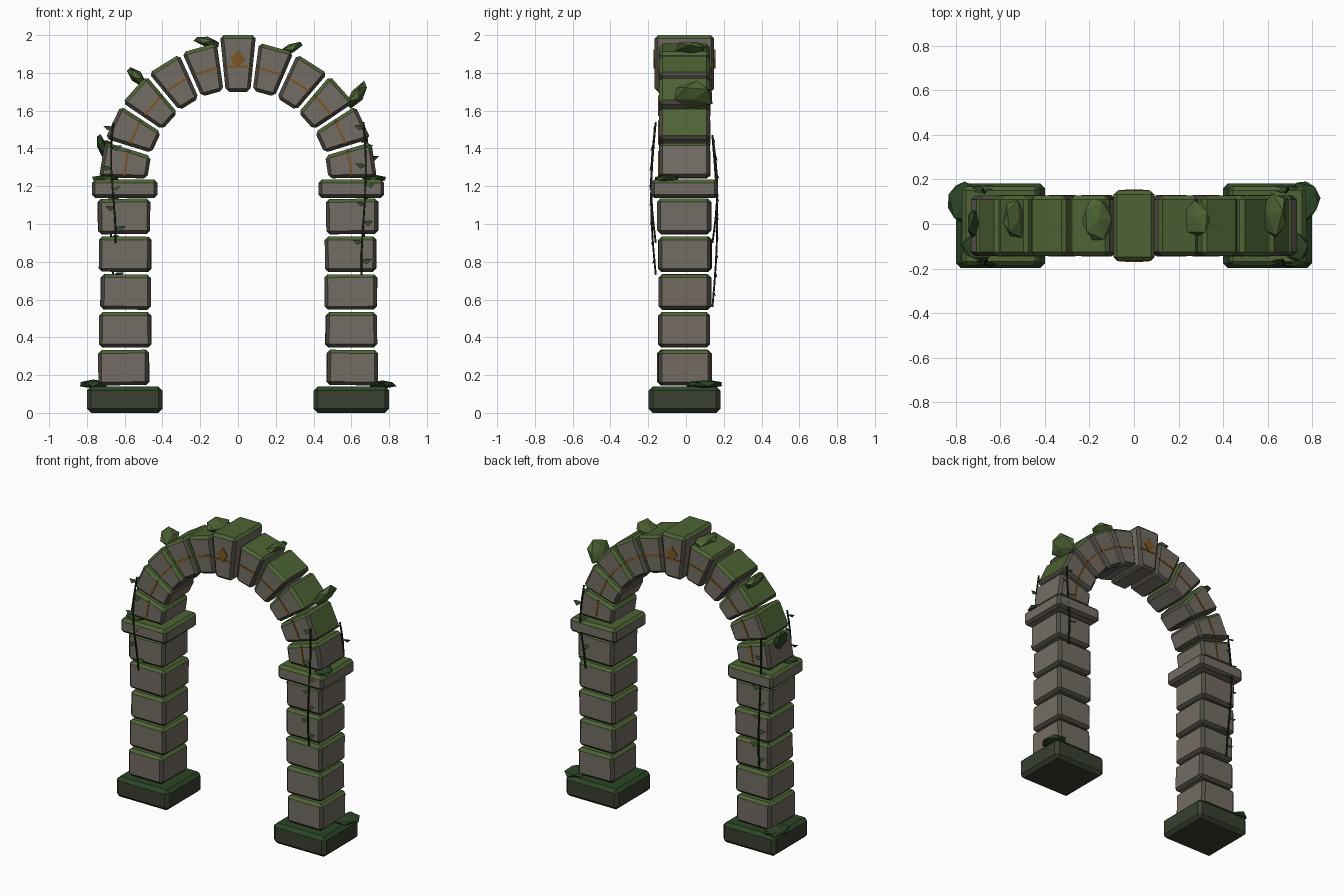
import bpy, bmesh, random
from math import radians, cos, sin, pi
from mathutils import Vector, Matrix

if "Cube" in bpy.data.objects:
    bpy.data.objects.remove(bpy.data.objects["Cube"])

random.seed(4)
YC = -0.008      # depth centre of the masonry
SPRING = 1.235   # height of the arch centre


def mat(name, r, g, b):
    m = bpy.data.materials.new(name)
    m.diffuse_color = (r, g, b, 1)
    m.use_nodes = True
    m.node_tree.nodes["Principled BSDF"].inputs["Base Color"].default_value = m.diffuse_color
    return m


STONE = mat("stone", 0.17, 0.15, 0.125)
EDGE = mat("stone_edge", 0.075, 0.07, 0.055)
MOSS = mat("moss", 0.075, 0.125, 0.035)
DAMP = mat("damp_stone", 0.04, 0.05, 0.03)
DEEP = mat("deep_moss", 0.025, 0.06, 0.02)
GOLD = mat("ochre", 0.20, 0.09, 0.015)
LEAF = mat("leaf", 0.03, 0.06, 0.02)
STEM = mat("stem", 0.012, 0.02, 0.008)


def finish(name, bm, mats, matrix=Matrix()):
    bmesh.ops.recalc_face_normals(bm, faces=bm.faces)
    me = bpy.data.meshes.new(name)
    bm.to_mesh(me)
    bm.free()
    for m in mats:
        me.materials.append(m)
    ob = bpy.data.objects.new(name, me)
    ob.matrix_world = matrix
    bpy.context.collection.objects.link(ob)
    return ob


def place(x, y, z, ry=0, rz=0):
    return Matrix.Translation((x, y, z)) @ Matrix.Rotation(ry, 4, 'Y') @ Matrix.Rotation(rz, 4, 'Z')


def stone(name, matrix, w_bot, w_top, depth, height, bevel=0.018, mats=(STONE, EDGE, MOSS)):
    """Bevelled, optionally tapered block; upward faces get moss."""
    bm = bmesh.new()
    bmesh.ops.create_cube(bm, size=1)
    for v in bm.verts:
        w = w_top if v.co.z > 0 else w_bot
        v.co = Vector((v.co.x * w, v.co.y * depth, v.co.z * height))
    bmesh.ops.bevel(bm, geom=bm.edges[:], offset=bevel, segments=1, affect='EDGES')
    bm.normal_update()
    rot = matrix.to_3x3()
    big = sorted(bm.faces, key=lambda f: -f.calc_area())[:6]
    for f in bm.faces:
        f.material_index = 2 if (rot @ f.normal).z > 0.3 else 0 if f in big else 1
    return finish(name, bm, mats, matrix)


def box(name, matrix, size, m):
    bm = bmesh.new()
    bmesh.ops.create_cube(bm, size=1, matrix=Matrix.Diagonal((*size, 1)))
    return finish(name, bm, [m], matrix)


# Two pillars: plinth, five stones, capital
for side, sx in (("left", -1), ("right", 1)):
    x = 0.6 * sx
    stone(side + "_plinth", place(x, YC, 0.07), 0.4, 0.4, 0.38, 0.14, 0.022, (DAMP, DAMP, DEEP))
    for i in range(5):
        j = lambda a: random.uniform(-a, a)
        w = 0.272 + j(0.01)
        stone(f"{side}_pillar_stone_{i + 1}",
              place(x + j(0.006), YC + j(0.004), 0.24 + i * 0.2, j(0.012), j(0.02)),
              w, w + j(0.006), 0.28 + j(0.008), 0.187)
    stone(side + "_capital", place(x, YC, 1.187), 0.348, 0.348, 0.355, 0.098)

# Arch ring of wedge stones with an ochre band on both faces
N = 11
for i in range(N):
    th = pi * (i + 0.5) / N
    key = i == N // 2
    r0, r1, depth = (0.465, 0.765, 0.315) if key else (0.475, 0.728, 0.27)
    wb, wt = (0.13, 0.19) if key else (0.121, 0.19)
    rm = (r0 + r1) / 2
    tilt = pi / 2 - th + (0 if key else random.uniform(-0.02, 0.02))
    stone("keystone" if key else f"arch_stone_{i + 1}",
          place(rm * cos(th), YC, SPRING + rm * sin(th), tilt), wb, wt, depth, r1 - r0)
    for face, sy in (("front", -1), ("back", 1)):
        box(f"{face}_band_{i + 1}",
            place(0.598 * cos(th), YC + sy * depth / 2, SPRING + 0.598 * sin(th), tilt),
            (0.135, 0.008, 0.012), GOLD)
        if key:
            # Diamond inlay on the keystone
            bm = bmesh.new()
            bmesh.ops.create_cone(bm, cap_ends=True, segments=4, radius1=0.05, radius2=0.05, depth=0.012)
            bmesh.ops.scale(bm, verts=bm.verts, vec=(0.82, 1, 1))
            finish(face + "_diamond", bm, [GOLD],
                   Matrix.Translation((0, YC + sy * depth / 2, 1.873)) @ Matrix.Rotation(pi / 2, 4, 'X'))

# Moss clumps: location, half sizes, tilt in the front plane
CLUMPS = [
    ((-0.165, 0.02, 1.965), (0.078, 0.1, 0.028), -14),
    ((0.28, 0.03, 1.93), (0.078, 0.088, 0.026), 24),
    ((-0.54, 0.02, 1.78), (0.07, 0.092, 0.032), -45),
    ((0.63, 0.04, 1.68), (0.09, 0.115, 0.038), 52),
    ((-0.722, 0.0, 1.415), (0.072, 0.065, 0.024), 105),
    ((-0.765, 0.1, 0.152), (0.075, 0.1, 0.024), 0),
    ((0.765, 0.1, 0.152), (0.075, 0.098, 0.022), 0),
    ((-0.7, -0.1, 1.24), (0.075, 0.07, 0.02), 0),
    ((0.725, -0.105, 1.24), (0.065, 0.07, 0.02), 0),
]
for i, (loc, size, a) in enumerate(CLUMPS):
    bm = bmesh.new()
    bmesh.ops.create_icosphere(bm, subdivisions=1, radius=1,
                               matrix=Matrix.Rotation(random.uniform(0, 3), 4, 'Z'))
    for v in bm.verts:
        k = random.uniform(0.9, 1.12)
        v.co = Vector([c * s * k for c, s in zip(v.co, size)])
    finish(f"moss_clump_{i + 1}", bm, [MOSS if i < 4 else DEEP], place(*loc, -radians(a)))


# Hanging vines: a thin curved stem with alternating pointed leaves
def vine(name, x, sy, top, bottom):
    def at(t):
        bow = sin(pi * t)
        y = sy * (0.16 + 0.025 * bow) - (0.02 if sy > 0 else 0)
        return Vector((x + 0.012 * sin(5 * t) * (1 if x > 0 else -1), y, top + (bottom - top) * t))
    cu = bpy.data.curves.new(name + "_stem", 'CURVE')
    cu.dimensions = '3D'
    cu.bevel_depth = 0.006
    cu.bevel_resolution = 0
    cu.use_fill_caps = True
    sp = cu.splines.new('POLY')
    sp.points.add(8)
    for k, p in enumerate(sp.points):
        p.co = (*at(k / 8), 1)
    cu.materials.append(STEM)
    bpy.context.collection.objects.link(bpy.data.objects.new(name + "_stem", cu))
    bm = bmesh.new()
    count = round((top - bottom) / 0.1)
    for k in range(count):
        p = at((k + 0.3) / count)
        d = 1 if k % 2 else -1
        s = random.uniform(0.8, 1.15)
        base, left, tip, right = [bm.verts.new(p + Vector((d * u * s, sy * v * s, w * s))) for u, v, w in
                                  ((0, 0, 0), (0.026, 0.012, -0.014), (0.052, 0.004, 0.012), (0.018, -0.006, 0.012))]
        bm.faces.new((base, left, tip))
        bm.faces.new((base, tip, right))
    finish(name + "_leaves", bm, [LEAF])


vine("front_left_vine", -0.66, -1, 1.54, 0.9)
vine("front_right_vine", 0.665, -1, 1.54, 0.73)
vine("back_left_vine", -0.67, 1, 1.46, 0.56)
vine("back_right_vine", 0.68, 1, 1.47, 0.9)
